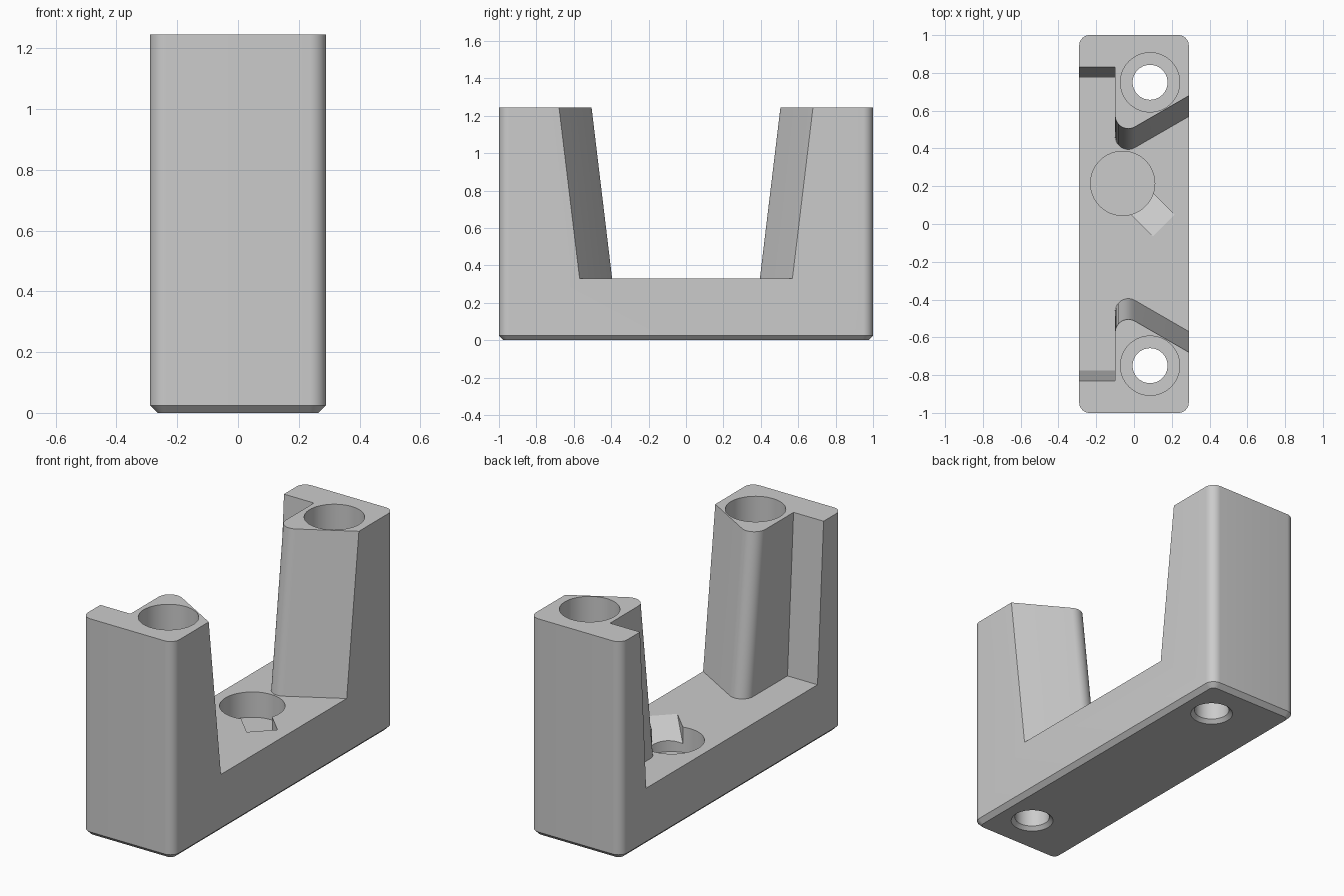
import bpy
import bmesh
import math

if "Cube" in bpy.data.objects:
    bpy.data.objects.remove(bpy.data.objects["Cube"])

HEIGHT, FLOOR = 1.245, 0.33
HALF_X, HALF_Y = 0.29, 1.0


def loft(name, rings):
    """Closed solid through matching rings of (x, y, z) points."""
    bm = bmesh.new()
    loops = [[bm.verts.new(p) for p in ring] for ring in rings]
    n = len(loops[0])
    bm.faces.new(loops[0])
    bm.faces.new(loops[-1])
    for a, b in zip(loops, loops[1:]):
        for i in range(n):
            j = (i + 1) % n
            bm.faces.new((a[i], a[j], b[j], b[i]))
    bmesh.ops.recalc_face_normals(bm, faces=bm.faces)
    mesh = bpy.data.meshes.new(name)
    bm.to_mesh(mesh)
    bm.free()
    obj = bpy.data.objects.new(name, mesh)
    bpy.context.collection.objects.link(obj)
    return obj


def rounded_rect(hx, hy, r, z, steps=10):
    pts = []
    for k, (sx, sy) in enumerate([(1, 1), (-1, 1), (-1, -1), (1, -1)]):
        for i in range(steps + 1):
            a = math.pi / 2 * (k + i / steps)
            pts.append((sx * (hx - r) + r * math.cos(a),
                        sy * (hy - r) + r * math.sin(a), z))
    return pts


def circle(x, y, r, z, steps=64):
    return [(x + r * math.cos(2 * math.pi * i / steps),
             y + r * math.sin(2 * math.pi * i / steps), z) for i in range(steps)]


def slot_ring(z):
    """Plan of the open middle: back notches, rounded noses, slanted faces."""
    t = (z - FLOOR) / (HEIGHT - FLOOR)
    notch, nose, r, nx = 0.775 + 0.055 * t, 0.465 + 0.11 * t, 0.07, -0.03
    half = [(-0.4, notch), (nx - r, notch)]
    for i in range(13):
        a = math.radians(180 + 120 * i / 12)
        half.append((nx + r * math.cos(a), nose + r * math.sin(a)))
    x, y = half[-1]
    half.append((0.4, y + (0.4 - x) * math.tan(math.radians(30))))
    return [(x, y, z) for x, y in half] + [(x, -y, z) for x, y in reversed(half)]


# Block with rounded upright corners and a chamfered foot
body = loft("bracket_body", [
    rounded_rect(HALF_X - 0.025, HALF_Y - 0.025, 0.03, 0),
    rounded_rect(HALF_X, HALF_Y, 0.055, 0.025),
    rounded_rect(HALF_X, HALF_Y, 0.055, HEIGHT)])

# Middle opening between the two towers
cutters = [loft("slot_cutter", [slot_ring(FLOOR), slot_ring(HEIGHT + 0.1)])]

# Stepped screw holes with a countersunk lower mouth
for s in (-1, 1):
    steps = [(0.1375, -0.025), (0.0925, 0.02), (0.0925, 0.30),
             (0.157, 0.30), (0.157, HEIGHT + 0.1)]
    cutters.append(loft("screw_hole_cutter",
                        [circle(0.085, s * 0.75, r, z) for r, z in steps]))

# Round pocket in the floor
cutters.append(loft("pocket_cutter", [circle(-0.06, 0.215, 0.17, FLOOR - 0.145),
                                      circle(-0.06, 0.215, 0.17, FLOOR + 0.1)]))

# Diagonal ramp leading down into the pocket
d = math.sqrt(0.5)
slope = math.tan(math.radians(30))
profile = [(-0.05, 0.05 * slope), (0.24, -0.24 * slope), (0.24, 0.1), (-0.05, 0.1)]
cutters.append(loft("ramp_cutter", [
    [(0.158 + d * (w - s), -0.008 + d * (w + s), FLOOR + z) for s, z in profile]
    for w in (-0.081, 0.081)]))

# Cut everything out of the block
bpy.context.view_layer.objects.active = body
body.select_set(True)
for cutter in cutters:
    cutter.hide_render = True
    mod = body.modifiers.new(cutter.name, 'BOOLEAN')
    mod.operation = 'DIFFERENCE'
    mod.solver = 'EXACT'
    mod.object = cutter
    bpy.ops.object.modifier_apply(modifier=mod.name)
    bpy.data.objects.remove(cutter, do_unlink=True)

# Single grey finish, smooth curves with sharp edges
grey = bpy.data.materials.new("light_grey")
grey.diffuse_color = (0.6, 0.6, 0.6, 1)
grey.use_nodes = True
grey.node_tree.nodes["Principled BSDF"].inputs["Base Color"].default_value = grey.diffuse_color
body.data.materials.clear()
body.data.materials.append(grey)
for p in body.data.polygons:
    p.material_index = 0
bpy.ops.object.shade_smooth_by_angle(angle=math.radians(30))
